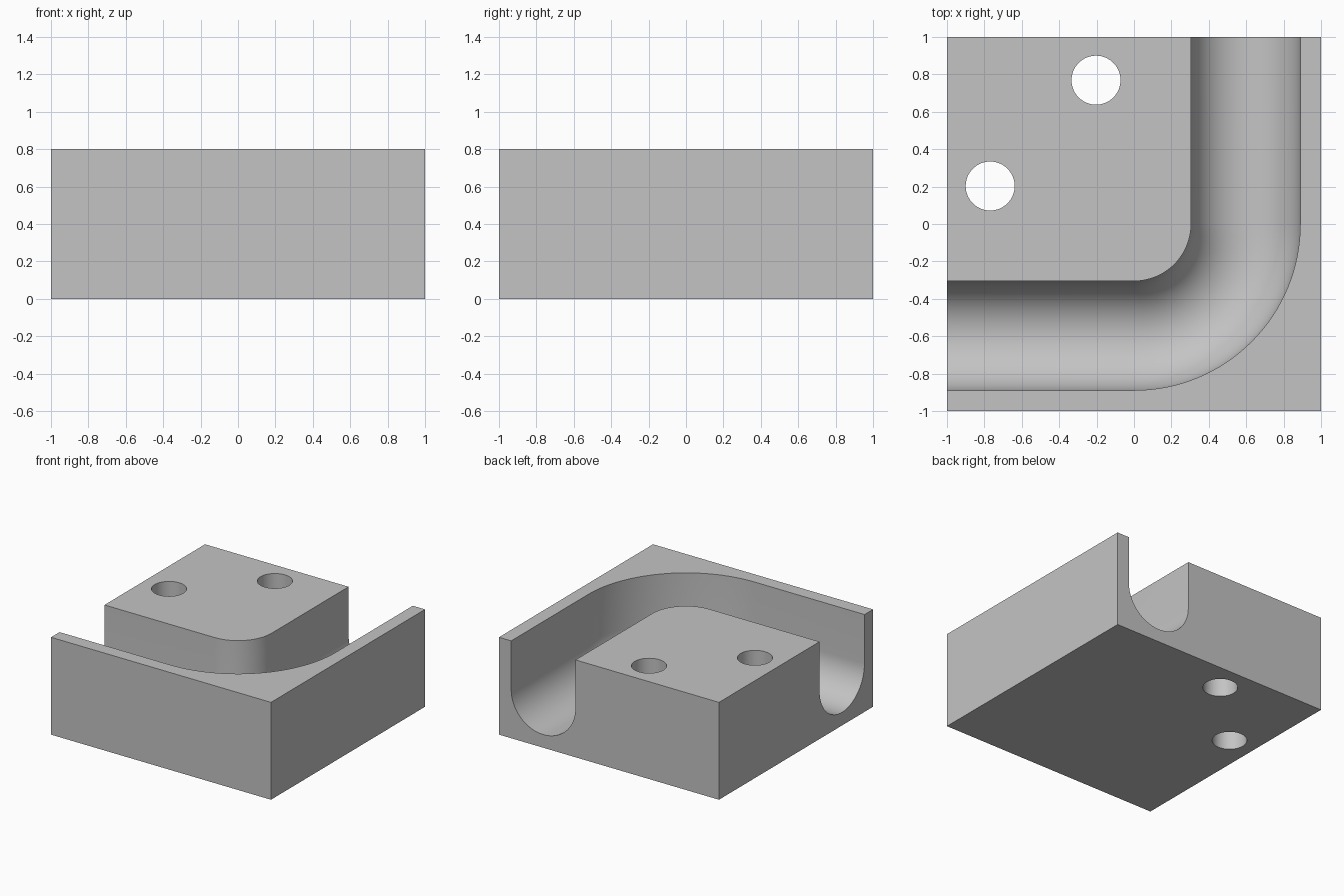
import bpy
import bmesh
from math import sin, cos, pi, radians

if "Cube" in bpy.data.objects:
    bpy.data.objects.remove(bpy.data.objects["Cube"])

HEIGHT = 0.8
CHANNEL_MID = 0.597      # bend radius of the channel centre line
CHANNEL_R = 0.292        # half width of the channel
FLOOR_CENTRE = 0.4       # height where the round floor meets the straight walls
HOLE_R = 0.131
HOLES = [(-0.203, 0.769), (-0.769, 0.203)]

grey = bpy.data.materials.new("plain_grey")
grey.use_nodes = True
colour = (0.55, 0.55, 0.55, 1)
grey.diffuse_color = colour
grey.node_tree.nodes["Principled BSDF"].inputs["Base Color"].default_value = colour


def mesh_object(name, bm):
    bmesh.ops.recalc_face_normals(bm, faces=bm.faces)
    mesh = bpy.data.meshes.new(name)
    bm.to_mesh(mesh)
    bm.free()
    mesh.materials.append(grey)
    obj = bpy.data.objects.new(name, mesh)
    bpy.context.collection.objects.link(obj)
    return obj


def channel_cutter():
    # U-shaped section: round floor, straight walls, open above the block
    profile = [(CHANNEL_MID - CHANNEL_R, HEIGHT + 0.1)]
    for i in range(33):
        a = pi + pi * i / 32
        profile.append((CHANNEL_MID + CHANNEL_R * cos(a), FLOOR_CENTRE + CHANNEL_R * sin(a)))
    profile.append((CHANNEL_MID + CHANNEL_R, HEIGHT + 0.1))

    # Path: straight run, quarter bend about the origin, straight run
    bend = [(0, 0, radians(-90 + 90 * i / 32)) for i in range(33)]
    stations = [(-1.1, 0, bend[0][2])] + bend + [(0, 1.1, 0)]
    bm = bmesh.new()
    rings = [[bm.verts.new((x + r * cos(a), y + r * sin(a), z)) for r, z in profile]
             for x, y, a in stations]
    count = len(profile)
    for near, far in zip(rings, rings[1:]):
        for i in range(count):
            j = (i + 1) % count
            bm.faces.new((near[i], near[j], far[j], far[i]))
    bm.faces.new(rings[0])
    bm.faces.new(rings[-1])
    return mesh_object("channel_cutter", bm)


def hole_cutter(x, y):
    bm = bmesh.new()
    bmesh.ops.create_cone(bm, cap_ends=True, segments=64, radius1=HOLE_R,
                          radius2=HOLE_R, depth=HEIGHT + 0.4)
    bmesh.ops.translate(bm, verts=bm.verts, vec=(x, y, HEIGHT / 2))
    return mesh_object("hole_cutter", bm)


# Solid block
bm = bmesh.new()
bmesh.ops.create_cube(bm, size=1)
bmesh.ops.scale(bm, verts=bm.verts, vec=(2, 2, HEIGHT))
bmesh.ops.translate(bm, verts=bm.verts, vec=(0, 0, HEIGHT / 2))
block = mesh_object("channel_block", bm)

# Cut the curved channel and the two through holes
bpy.ops.object.select_all(action="DESELECT")
bpy.context.view_layer.objects.active = block
block.select_set(True)
for cutter in [channel_cutter()] + [hole_cutter(x, y) for x, y in HOLES]:
    cutter.hide_render = True
    mod = block.modifiers.new("cut", "BOOLEAN")
    mod.operation = "DIFFERENCE"
    mod.solver = "EXACT"
    mod.object = cutter
    bpy.ops.object.modifier_apply(modifier=mod.name)
    bpy.data.objects.remove(cutter)

# Smooth the curved walls, keep the rims sharp
bpy.ops.object.shade_smooth_by_angle(angle=radians(30))
